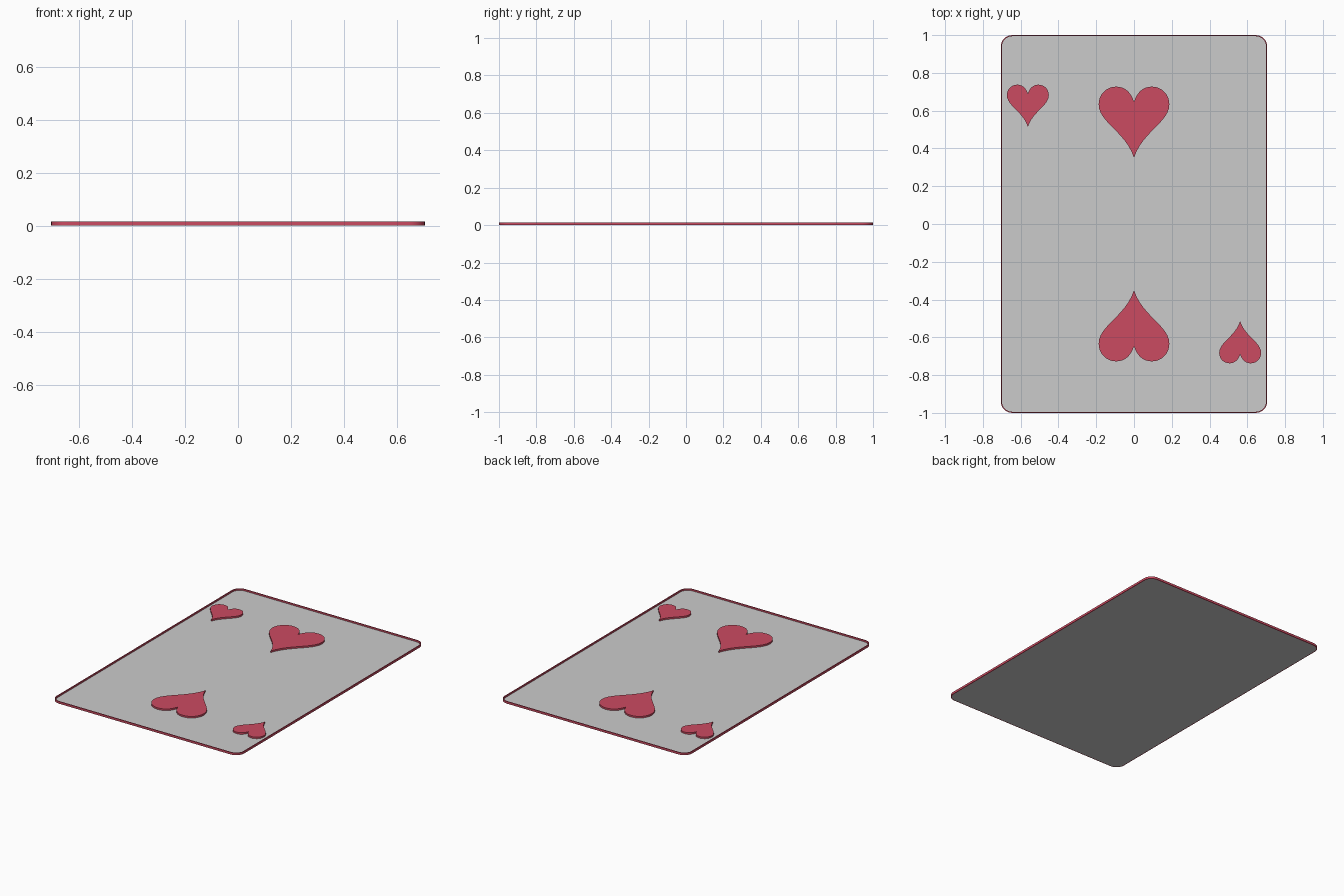
import bpy, bmesh, math
from mathutils import Vector
from mathutils.geometry import interpolate_bezier

if "Cube" in bpy.data.objects:
    bpy.data.objects.remove(bpy.data.objects["Cube"])

W, L, R = 0.705, 1.0, 0.06      # half width, half length, corner radius
FACE, TOP, RIM = 0.004, 0.015, 0.006

red = bpy.data.materials.new("red_ink")
red.diffuse_color = (0.6, 0.07, 0.12, 1)
red.use_nodes = True
red.node_tree.nodes["Principled BSDF"].inputs["Base Color"].default_value = red.diffuse_color


def finish(name, bm, mat=None):
    bmesh.ops.recalc_face_normals(bm, faces=bm.faces)
    mesh = bpy.data.meshes.new(name)
    bm.to_mesh(mesh)
    bm.free()
    obj = bpy.data.objects.new(name, mesh)
    bpy.context.collection.objects.link(obj)
    if mat:
        mesh.materials.append(mat)
    mesh.shade_smooth()
    mesh.set_sharp_from_angle(angle=math.radians(30))
    return obj


def rounded_rect(inset):
    r = R - inset
    pts = []
    for k, (sx, sy) in enumerate([(1, 1), (-1, 1), (-1, -1), (1, -1)]):
        for i in range(9):
            a = math.pi / 2 * (k + i / 8)
            pts.append((sx * (W - R) + r * math.cos(a),
                        sy * (L - R) + r * math.sin(a)))
    return pts


def slab(name, pts, z0, z1, mat=None):
    bm = bmesh.new()
    low = [bm.verts.new((x, y, z0)) for x, y in pts]
    high = [bm.verts.new((x, y, z1)) for x, y in pts]
    bm.faces.new(low)
    bm.faces.new(high)
    for i in range(len(pts)):
        j = (i + 1) % len(pts)
        bm.faces.new((low[i], low[j], high[j], high[i]))
    return finish(name, bm, mat)


# Thin card sheet
slab("card_sheet", rounded_rect(RIM), 0, FACE)

# Raised red border around the sheet
bm = bmesh.new()
rings = [[bm.verts.new((x, y, z)) for x, y in rounded_rect(inset)]
         for inset, z in [(0, 0), (0, TOP), (RIM, TOP), (RIM, 0)]]
n = len(rings[0])
for a, b in zip(rings, rings[1:] + rings[:1]):
    for i in range(n):
        j = (i + 1) % n
        bm.faces.new((a[i], a[j], b[j], b[i]))
finish("card_border", bm, red)

# Right half of a heart, from notch over the lobe to the tip (origin at mid-height)
segments = [
    [(0, .107), (.016, .16), (.05, .188), (.094, .188)],
    [(.094, .188), (.147, .188), (.187, .147), (.187, .094)],
    [(.187, .094), (.187, 0), (.045, -.05), (0, -.188)],
]
half = []
for seg in segments:
    p = interpolate_bezier(*[Vector((x, y, 0)) for x, y in seg], 13)
    half += [(v.x, v.y) for v in p[:-1]]
half.append((0, -.188))
heart = half + [(-x, y) for x, y in half[-2:0:-1]]

# Large pips and small corner pips, repeated half a turn around the centre
for kind, cx, cy, s in [("centre_heart", 0, .539, 1), ("corner_heart", -.562, .626, .593)]:
    for label, turn in [("upper", 1), ("lower", -1)]:
        pts = [(turn * (cx + s * x), turn * (cy + s * y)) for x, y in heart]
        slab(f"{kind}_{label}", pts, FACE, TOP, red)
